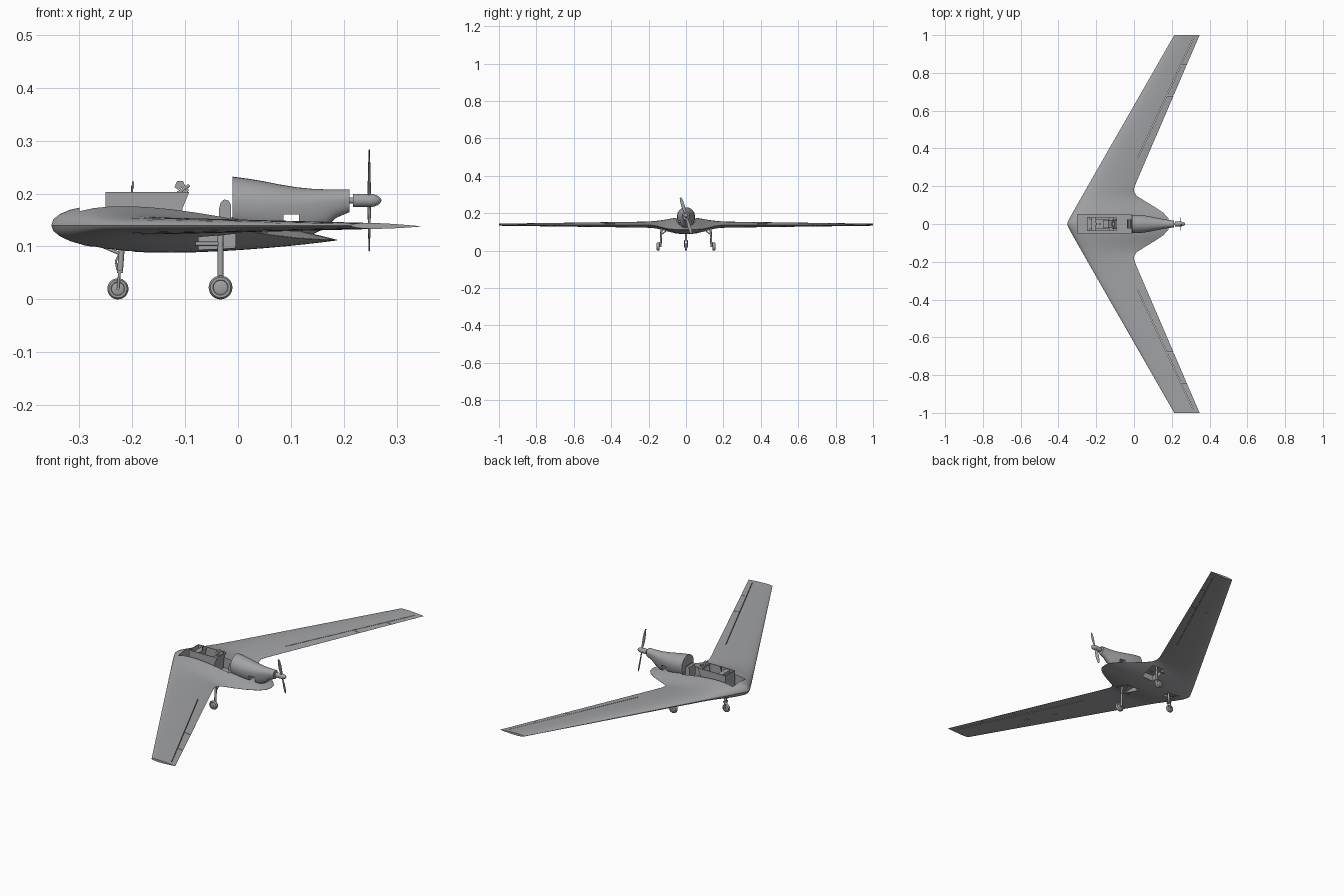
import bpy, bmesh, math
from mathutils import Vector

if "Cube" in bpy.data.objects:
    bpy.data.objects.remove(bpy.data.objects["Cube"])

paint = bpy.data.materials.new("airframe_grey")
paint.diffuse_color = (0.36, 0.365, 0.38, 1)
paint.use_nodes = True
paint.node_tree.nodes["Principled BSDF"].inputs["Base Color"].default_value = paint.diffuse_color


def finish(name, bm, angle=35):
    bmesh.ops.recalc_face_normals(bm, faces=bm.faces)
    me = bpy.data.meshes.new(name)
    bm.to_mesh(me)
    bm.free()
    me.materials.append(paint)
    for p in me.polygons:
        p.use_smooth = True
    me.set_sharp_from_angle(angle=math.radians(angle))
    ob = bpy.data.objects.new(name, me)
    bpy.context.collection.objects.link(ob)
    return ob


def loft(name, rings, angle=35):
    bm = bmesh.new()
    vs = [[bm.verts.new(p) for p in r] for r in rings]
    n = len(vs[0])
    for a, b in zip(vs, vs[1:]):
        for i in range(n):
            j = (i + 1) % n
            bm.faces.new((a[i], a[j], b[j], b[i]))
    bm.faces.new(vs[0])
    bm.faces.new(vs[-1])
    return finish(name, bm, angle)


def box(name, x0, x1, y0, y1, z0, z1):
    return loft(name, [[(x0, y0, z), (x1, y0, z), (x1, y1, z), (x0, y1, z)] for z in (z0, z1)])


def extrude_y(name, profile, y0, y1):
    return loft(name, [[(x, y, z) for x, z in profile] for y in (y0, y1)])


def tube(name, a, b, radii, n=20):
    """Round part from a to b; radii = list of (fraction along, radius)."""
    a, b = Vector(a), Vector(b)
    q = (b - a).to_track_quat('Z', 'Y')
    return loft(name, [[a.lerp(b, f) + q @ Vector((r * math.cos(2 * math.pi * i / n),
                r * math.sin(2 * math.pi * i / n), 0)) for i in range(n)] for f, r in radii])


def rod(name, a, b, r, n=12):
    return tube(name, a, b, [(0, r), (1, r)], n)


def cut(ob, cutters):
    for c in cutters:
        m = ob.modifiers.new("cut", 'BOOLEAN')
        m.operation, m.solver, m.object = 'DIFFERENCE', 'EXACT', c
        dg = bpy.context.evaluated_depsgraph_get()
        me = bpy.data.meshes.new_from_object(ob.evaluated_get(dg))
        ob.modifiers.clear()
        ob.data = me
        bpy.data.objects.remove(c)
    ob.data.set_sharp_from_angle(angle=math.radians(35))


def interp(table, y):
    for p, q in zip(table, table[1:]):
        if y <= q[0]:
            f = (y - p[0]) / (q[0] - p[0])
            return [u + (v - u) * f for u, v in zip(p, q)][1:]
    return table[-1][1:]


# Wing and body: half-span stations (y, trailing x, trailing z, upper bulge, lower bulge)
STATIONS = [(0, .187, .112, .047, .042), (.03, .182, .112, .046, .041),
            (.06, .155, .113, .042, .037), (.09, .11, .116, .036, .031),
            (.12, .06, .122, .029, .025), (.15, .013, .130, .023, .020),
            (.17, .001, .134, .020, .018), (.19, .001, .136, .018, .017),
            (.22, .012, .137, .016, .016), (1, .347, .138, .005, .006)]


def section(y):
    te, zte, up, low = interp(STATIONS, abs(y))
    le = -.353 + .573 * math.sqrt(abs(y) ** 2 + .012 ** 2) - .573 * .012
    return le, te, zte, up, low


def skin(y, t, side):
    le, te, zte, up, low = section(y)
    f = (.2969 * math.sqrt(t) - .126 * t - .3516 * t**2 + .2843 * t**3 - .1022 * t**4) / .1
    return (le + (te - le) * t, y,
            .14 + (zte - .14) * t + (up * f if side > 0 else -low * f))


M = 18
ts = [(1 - math.cos(math.pi * i / M)) / 2 for i in range(M + 1)]
half = [.01, .02, .03, .045, .06, .075, .09, .105, .12, .135, .15, .16, .17, .18, .19, .205,
        .22, .3, .4, .5, .6, .7, .8, .9, 1]
spans = [-y for y in reversed(half)] + [0] + half
wing = loft("wing_body", [[skin(y, t, 1) for t in reversed(ts)] +
                          [skin(y, t, -1) for t in ts[1:]] for y in spans])


def slot(x0, y0, x1, y1, w=.0012):
    d = Vector((x1 - x0, y1 - y0)).normalized() * w
    n = Vector((-d.y, d.x))
    pts = [(x0 + n.x, y0 + n.y), (x1 + n.x, y1 + n.y), (x1 - n.x, y1 - n.y), (x0 - n.x, y0 - n.y)]
    return loft("slot", [[(x, y, z) for x, y in pts] for z in (.08, .2)])


# Cockpit opening, wheel bays and control surface gaps
cutters = [box("opening", -.3, -.012, -.05, .05, .115, .25),
           box("nose_bay", -.275, -.2, -.018, .018, .05, .104)]
for s in (-1, 1):
    cutters += [box("bay", -.075, -.005, min(s * .055, s * .142), max(s * .055, s * .142), .05, .125),
                slot(.02, s * .35, .312, s * .98),
                slot(.176, s * .68, .215, s * .68), slot(.25, s * .84, .285, s * .84)]
cut(wing, cutters)

# Cockpit tub with slanted back, seat, headrest and instruments
tub = extrude_y("cockpit_tub", [(-.25, .117), (-.11, .117), (-.105, .172), (-.092, .203), (-.25, .203)],
                -.038, .038)
cut(tub, [box("tub_inside", -.246, -.112, -.034, .034, .121, .23)])
extrude_y("seat", [(-.165, .122), (-.125, .122), (-.093, .208), (-.103, .212), (-.135, .142), (-.165, .142)],
          -.022, .022)
extrude_y("headrest", [(-.12, .212), (-.112, .207), (-.1, .215), (-.104, .224), (-.115, .224)], -.011, .011)
rod("seat_rail", (-.115, -.02, .2), (-.092, -.02, .216), .003)
rod("seat_rail_mirror", (-.115, .02, .2), (-.092, .02, .216), .003)
extrude_y("instrument_panel", [(-.215, .15), (-.21, .15), (-.2, .2), (-.225, .2)], -.034, .034)
rod("gunsight_post", (-.2, 0, .198), (-.2, 0, .215), .002)
box("gunsight_glass", -.2, -.197, -.006, .006, .21, .223)
rod("control_stick", (-.18, 0, .12), (-.178, 0, .175), .0025)
for s in (-1, 1):
    box("side_console", -.235, -.13, min(s * .024, s * .034), max(s * .024, s * .034), .121, .16)
extrude_y("rear_bulkhead", [(-.035, .115), (-.013, .115), (-.013, .178), (-.018, .187),
                            (-.026, .189), (-.033, .183), (-.036, .17)], -.024, .024)

# Engine nacelle: (x, half width, top z, bottom z)
NACELLE = [(-.01, .048, .232, .125), (.02, .048, .228, .125), (.05, .046, .223, .12),
           (.08, .041, .217, .12), (.11, .035, .212, .115), (.14, .029, .209, .122),
           (.165, .024, .208, .135), (.185, .021, .208, .154), (.211, .018, .208, .165)]
rings = []
for x, r, top, bot in NACELLE:
    zc = max(top - r, (top + bot) / 2)
    rings.append([])
    for i in range(32):
        a = 2 * math.pi * i / 32
        c, s = math.cos(a), math.sin(a)
        k = 1 if s > 0 else .8
        rings[-1].append((x, r * math.copysign(abs(c) ** k, c), zc + s * ((top - zc) if s > 0 else (zc - bot))))
nacelle = loft("engine_nacelle", rings)
cut(nacelle, [box("intake_gap", .086, .115, -.1, .1, .05, .16)])

# Propeller
rod("propeller_shaft", (.2, 0, .187), (.225, 0, .187), .006)
tube("spinner", (.217, 0, .187), (.271, 0, .187),
     [(0, .0125), (.6, .0125), (.75, .0115), (.88, .0085), (.96, .005), (1, .001)], 24)
lean = Vector((0, -.29, .957))
for s in (-1, 1):
    blade = []
    for d, w, th, tw in [(.006, .004, .003, 50), (.025, .008, .0022, 35), (.055, .010, .0016, 22),
                         (.085, .0085, .0012, 15), (.1, .005, .0008, 12)]:
        a = math.radians(tw)
        across = Vector((math.sin(a) * .5, .957 * math.cos(a), .29 * math.cos(a)))
        centre = Vector((.248, 0, .187)) + lean * d * s
        across *= s
        across.x = abs(across.x)
        thick = across.cross(lean).normalized()
        blade.append([centre + across * w * math.cos(k * math.pi / 4) +
                      thick * th * math.sin(k * math.pi / 4) for k in range(8)])
    loft("propeller_blade", blade)


def wheel(name, x, y, z, r, w):
    tube(name, (x, y - w, z), (x, y + w, z),
         [(0, r * .45), (.1, r * .6), (0, r * .65), (0, r * .85), (.2, r * .96), (.5, r),
          (.8, r * .96), (1, r * .85), (1, r * .65), (.9, r * .6), (1, r * .45)], 28)


# Nose landing gear
wheel("nose_wheel", -.227, 0, .02, .02, .0065)
for s in (-1, 1):
    rod("nose_fork", (-.227, s * .009, .018), (-.224, s * .009, .052), .0025)
rod("nose_axle", (-.227, -.011, .02), (-.227, .011, .02), .003)
box("nose_fork_crown", -.229, -.217, -.011, .011, .05, .056)
rod("nose_strut", (-.223, 0, .052), (-.219, 0, .106), .0055)
rod("nose_scissor", (-.228, 0, .056), (-.231, 0, .072), .002)
rod("nose_scissor_upper", (-.231, 0, .072), (-.222, 0, .09), .002)
rod("nose_brace", (-.22, 0, .085), (-.265, 0, .104), .003)

# Main landing gear
for s in (-1, 1):
    wheel("main_wheel", -.033, s * .149, .0225, .0225, .0075)
    rod("main_axle", (-.033, s * .132, .0225), (-.033, s * .158, .0225), .0035)
    rod("main_strut", (-.033, s * .136, .02), (-.033, s * .131, .128), .0055)
    rod("main_brace", (-.033, s * .133, .085), (-.033, s * .085, .122), .003)
    rod("main_pivot_arm", (-.08, s * .132, .105), (-.028, s * .132, .105), .004)
    # Underside access covers
    for y in (.55, .68):
        x, _, z = skin(y, .45, -1)
        rod("access_cover", (x, s * y, z - .001), (x, s * y, z + .003), .012, 16)
